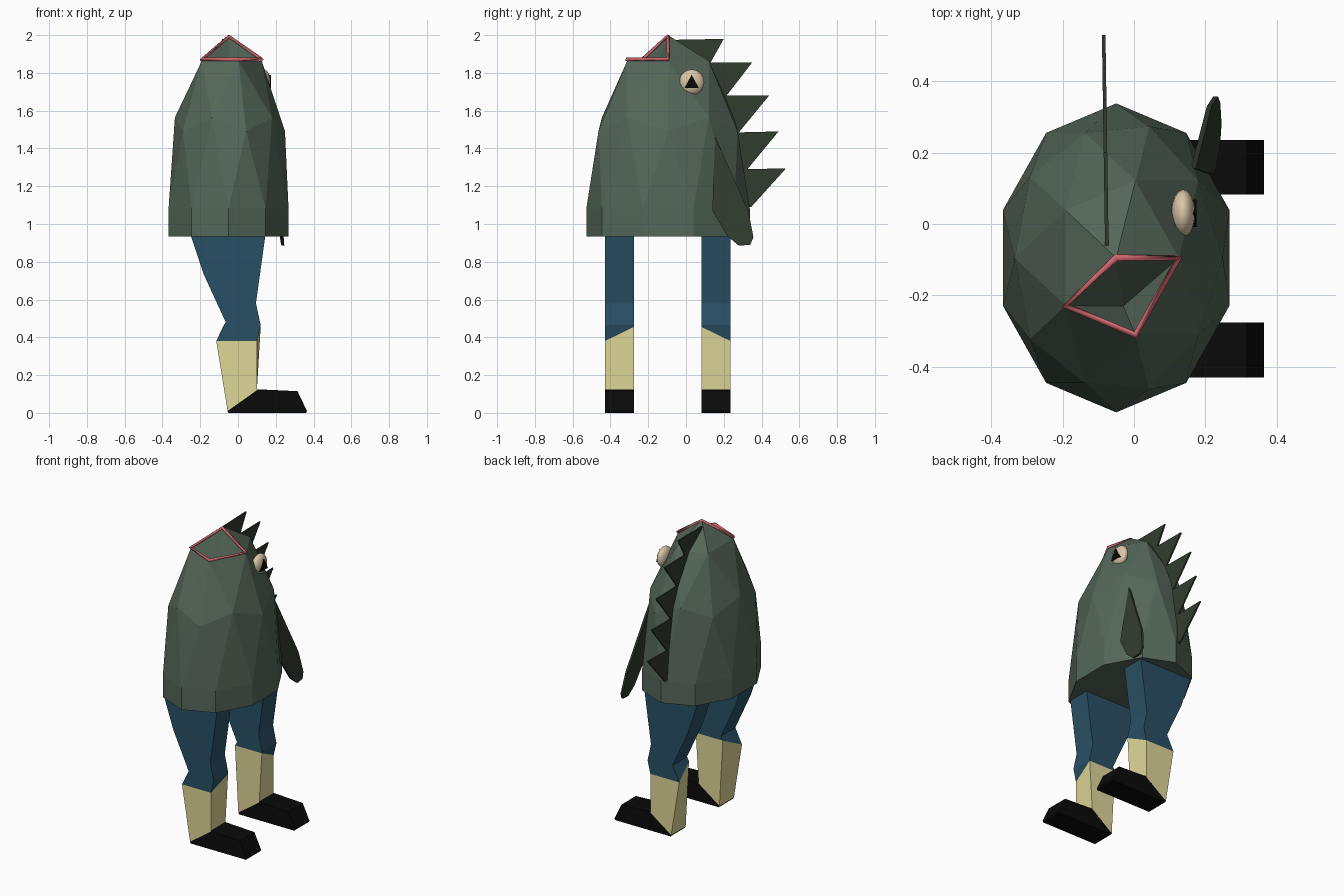
import bpy, bmesh, math
from mathutils import Vector, Matrix

if "Cube" in bpy.data.objects:
    bpy.data.objects.remove(bpy.data.objects["Cube"])

CX, CY = -0.05, -0.095          # body axis
RX, RY, RZ, Z0 = 0.334, 0.433, 0.92, 1.08


def mat(name, r, g, b):
    m = bpy.data.materials.new(name)
    m.diffuse_color = (r, g, b, 1)
    m.use_nodes = True
    m.node_tree.nodes["Principled BSDF"].inputs["Base Color"].default_value = m.diffuse_color
    return m


skin = mat("skin", 0.09, 0.135, 0.10)
fin = mat("fin", 0.03, 0.045, 0.028)
red = mat("lip_red", 0.60, 0.13, 0.15)
blue = mat("denim", 0.022, 0.08, 0.13)
cream = mat("cream", 0.73, 0.68, 0.31)
black = mat("black", 0.003, 0.003, 0.003)
ivory = mat("ivory", 0.70, 0.57, 0.38)


def finish(bm, name, m):
    bmesh.ops.recalc_face_normals(bm, faces=bm.faces)
    me = bpy.data.meshes.new(name)
    bm.to_mesh(me)
    bm.free()
    me.materials.append(m)
    ob = bpy.data.objects.new(name, me)
    bpy.context.collection.objects.link(ob)
    return ob


def loft(name, a, b, m):
    """Solid between two matching outlines."""
    bm = bmesh.new()
    va, vb = [bm.verts.new(p) for p in a], [bm.verts.new(p) for p in b]
    bm.faces.new(va)
    bm.faces.new(vb[::-1])
    for i in range(len(a)):
        j = (i + 1) % len(a)
        bm.faces.new((va[j], va[i], vb[i], vb[j]))
    return finish(bm, name, m)


# Body: stretched icosphere, lower half replaced by a short straight skirt
bm = bmesh.new()
bmesh.ops.create_icosphere(bm, subdivisions=2, radius=1)
bmesh.ops.delete(bm, geom=[v for v in bm.verts if v.co.z < -0.05], context='VERTS')
for v in bm.verts:
    v.co = Vector((CX + RX * v.co.x, CY + RY * v.co.y, Z0 + RZ * v.co.z))
rim = [e for e in bm.edges if e.is_boundary]
ext = bmesh.ops.extrude_edge_only(bm, edges=rim)["geom"]
for g in ext:
    if isinstance(g, bmesh.types.BMVert):
        g.co.z = 0.935
bmesh.ops.contextual_create(bm, geom=[g for g in ext if isinstance(g, bmesh.types.BMEdge)])

# Mouth: two crown triangles opened and sunk to a pit
apex = max(bm.verts, key=lambda v: v.co.z)
gone = [f for f in apex.link_faces
        if f.calc_center_median().y < CY - 0.01
        and any(abs(math.degrees(math.atan2((c.y - CY) / RY, (c.x - CX) / RX)) - t) < 12
                for c in [f.calc_center_median()] for t in (-36, -108))]
bmesh.ops.delete(bm, geom=gone, context='FACES')
edges = [e for e in bm.edges if e.is_boundary]
pit = bm.verts.new((-0.03, -0.23, 1.62))
for e in edges:
    bm.faces.new((e.verts[0], e.verts[1], pit))
finish(bm, "body", skin)

# Lips around the opening
r1, z1 = 0.5257, Z0 + RZ * 0.8507
lip = [(CX, CY, Z0 + RZ - 0.008)]
for d in (0, -72, -144):
    t = math.radians(d)
    lip.append((CX + RX * r1 * math.cos(t), CY + RY * r1 * math.sin(t), z1 + 0.008))
cu = bpy.data.curves.new("lips", 'CURVE')
cu.dimensions = '3D'
cu.bevel_depth = 0.012
cu.bevel_resolution = 0
sp = cu.splines.new('POLY')
sp.points.add(3)
for p, c in zip(sp.points, lip):
    p.co = (*c, 1)
sp.use_cyclic_u = True
cu.materials.append(red)
bpy.context.collection.objects.link(bpy.data.objects.new("lips", cu))

# Eye and triangular pupil on the right side
bm = bmesh.new()
bmesh.ops.create_uvsphere(bm, u_segments=16, v_segments=10, radius=1)
bmesh.ops.transform(bm, verts=bm.verts,
                    matrix=Matrix.Translation((0.138, 0.03, 1.75)) @ Matrix.Diagonal((0.034, 0.067, 0.068, 1)))
eye = finish(bm, "eye", ivory)
eye.data.polygons.foreach_set("use_smooth", [True] * len(eye.data.polygons))
tri = [(-0.008, 1.72), (0.068, 1.72), (0.03, 1.79)]
loft("pupil", [(0.14, y, z) for y, z in tri], [(0.175, y, z) for y, z in tri], black)

# Spiked back fin: (tip, notch) pairs down the back, closed inside the body
spikes = [(-0.06, 1.975), (0.20, 1.98), (0.13, 1.855), (0.35, 1.855), (0.215, 1.68),
          (0.44, 1.68), (0.28, 1.485), (0.49, 1.49), (0.325, 1.29), (0.53, 1.295),
          (0.345, 1.09), (0.26, 1.09), (0.2, 1.4), (0.05, 1.75)]
back = lambda y, off: -0.077 - 0.015 * y + off
loft("back_fin", [(back(y, -0.005), y, z) for y, z in spikes],
     [(back(y, 0.005), y, z) for y, z in spikes], fin)

# Side fin hanging on the right
paddle = [(0.155, 1.46), (0.145, 1.25), (0.14, 1.07), (0.22, 0.935), (0.28, 0.885),
          (0.34, 0.89), (0.357, 0.93), (0.33, 1.07)]
side = lambda y, z, off: 0.165 - 0.046 * (y - 0.155) - 0.136 * (z - 1.46) + off
loft("side_fin", [(side(y, z, -0.006), y, z) for y, z in paddle],
     [(side(y, z, 0.008), y, z) for y, z in paddle], fin)

# Legs: trousers, socks and shoes, mirrored across the body axis
trousers = [(-0.25, 0.94), (-0.18, 0.73), (-0.065, 0.48), (-0.115, 0.38),
            (0.10, 0.38), (0.12, 0.465), (0.095, 0.58), (0.145, 0.94)]
trousers_in = trousers[:3] + [(-0.08, 0.455), (0.12, 0.455)] + trousers[5:]
sock = [(-0.115, 0.38), (0.10, 0.38), (0.10, 0.12), (-0.055, 0.01)]
sock_in = [(-0.08, 0.455), (0.12, 0.455), (0.10, 0.12), (-0.055, 0.01)]
shoe = [(-0.055, 0.01), (0.10, 0.125), (0.315, 0.115), (0.365, 0.01), (0.36, 0.0), (-0.05, 0.0)]
for label, s in (("front", -1), ("back", 1)):
    yo, yi = -0.097 + s * 0.333, -0.097 + s * 0.179
    for part, o, i, m in (("trouser", trousers, trousers_in, blue),
                          ("sock", sock, sock_in, cream), ("shoe", shoe, shoe, black)):
        loft(f"{label}_{part}", [(x, yo, z) for x, z in o], [(x, yi, z) for x, z in i], m)
